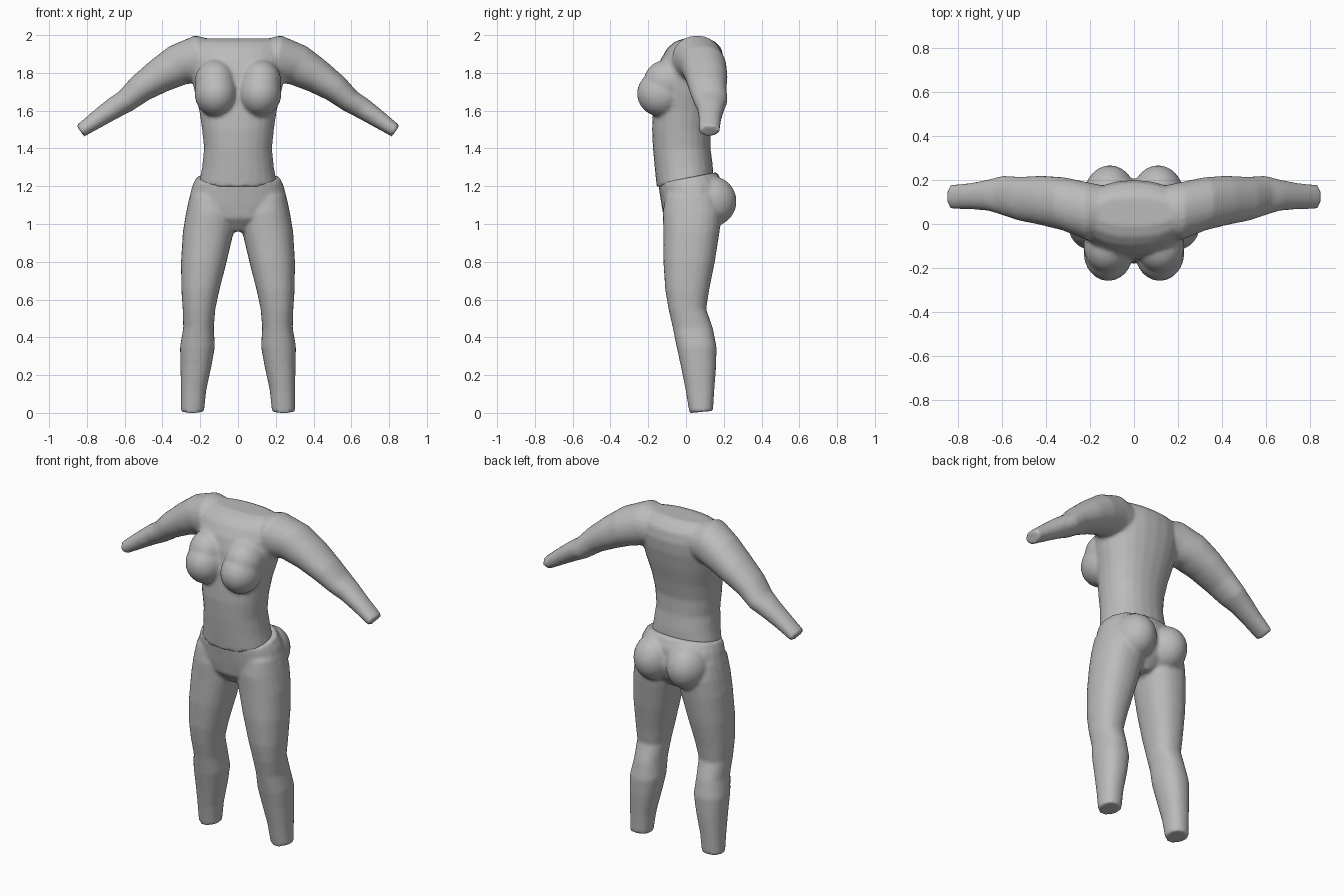
import bpy, bmesh
from math import cos, sin, pi, copysign
from mathutils import Vector, Matrix

if "Cube" in bpy.data.objects:
    bpy.data.objects.remove(bpy.data.objects["Cube"])

grey = bpy.data.materials.new("plain grey")
grey.use_nodes = True
COLOR = (0.5, 0.5, 0.5, 1)
grey.diffuse_color = COLOR
grey.node_tree.nodes["Principled BSDF"].inputs["Base Color"].default_value = COLOR


def spow(v, e):
    return copysign(abs(v) ** e, v)


def loft(bm, rings, n=24):
    """Closed tube through rings, each given as (centre, u axis, v axis, roundness)."""
    loops = []
    for c, u, v, e in rings:
        loops.append([bm.verts.new(c + u * spow(cos(2 * pi * i / n), e)
                                   + v * spow(sin(2 * pi * i / n), e)) for i in range(n)])
    for a, b in zip(loops, loops[1:]):
        for i in range(n):
            j = (i + 1) % n
            bm.faces.new((a[i], a[j], b[j], b[i]))
    bm.faces.new(loops[0][::-1])
    bm.faces.new(loops[-1])


def level(z, x0, x1, front, back, tilt=0.0, e=0.9):
    """Horizontal ring from its extents; tilt raises the back and lowers the front."""
    c = Vector(((x0 + x1) / 2, (front + back) / 2, z))
    return c, Vector(((x1 - x0) / 2, 0, 0)), Vector((0, (back - front) / 2, tilt)), e


def blob(bm, centre, radii):
    m = Matrix.Translation(centre) @ Matrix.Diagonal((*radii, 1))
    bmesh.ops.create_uvsphere(bm, u_segments=24, v_segments=16, radius=1, matrix=m)


def finish(bm, name, smooth):
    """Blend the overlapping volumes into one smooth skin."""
    bmesh.ops.recalc_face_normals(bm, faces=bm.faces)
    mesh = bpy.data.meshes.new(name)
    bm.to_mesh(mesh)
    bm.free()
    mesh.materials.append(grey)
    ob = bpy.data.objects.new(name, mesh)
    bpy.context.collection.objects.link(ob)
    mod = ob.modifiers.new("skin", 'REMESH')
    mod.mode = 'VOXEL'
    mod.voxel_size = 0.011
    mod.use_smooth_shade = True
    mod = ob.modifiers.new("soften", 'SMOOTH')
    mod.factor = 0.5
    mod.iterations = smooth


# Upper body: trunk (height, half width, front, back, tilt)
bm = bmesh.new()
trunk = [(1.22, .205, -.155, .145, .025), (1.30, .19, -.165, .142, .01),
         (1.40, .18, -.175, .13, 0), (1.50, .19, -.18, .13, 0),
         (1.60, .205, -.175, .15, 0), (1.70, .23, -.165, .175, 0),
         (1.80, .25, -.155, .195, 0), (1.87, .25, -.135, .20, 0),
         (1.93, .24, -.10, .188, 0), (1.965, .22, -.06, .155, 0),
         (1.982, .19, -.01, .12, 0)]
loft(bm, [level(z, -w, w, f, b, t) for z, w, f, b, t in trunk])

# Arms: (x, z, half thickness, front, back)
arm = [(.11, 1.87, .10, -.05, .17), (.21, 1.875, .125, -.075, .19),
       (.32, 1.84, .11, -.03, .213), (.42, 1.782, .092, -.005, .22),
       (.52, 1.715, .075, .015, .215), (.595, 1.65, .062, .04, .22),
       (.66, 1.612, .057, .06, .203), (.74, 1.558, .048, .067, .187),
       (.835, 1.492, .036, .068, .178)]
for side in (1, -1):
    rings = []
    for i, (x, z, r, f, b) in enumerate(arm):
        p, q = arm[max(i - 1, 0)], arm[min(i + 1, len(arm) - 1)]
        d = Vector((q[0] - p[0], 0, q[1] - p[1])).normalized()
        rings.append((Vector((side * x, (f + b) / 2, z)),
                      Vector((-side * d.z * r, 0, d.x * r)),
                      Vector((0, (b - f) / 2, 0)), 0.95))
    loft(bm, rings)
    # Chest
    blob(bm, (side * .117, -.13, 1.69), (.113, .13, .122))
    blob(bm, (side * .12, -.10, 1.75), (.11, .125, .12))
finish(bm, "upper_body", 4)

# Trousers: hips
bm = bmesh.new()
hips = [(1.245, .222, -.148, .165, .03), (1.20, .243, -.143, .195, .015),
        (1.10, .268, -.13, .205, 0), (1.03, .20, -.118, .18, 0),
        (.96, .05, -.06, .12, 0)]
loft(bm, [level(z, -w, w, f, b, t) for z, w, f, b, t in hips])

# Legs: (height, inner, outer, front, back)
leg = [(1.15, .03, .255, -.11, .17), (1.06, .012, .275, -.123, .19),
       (.96, .022, .292, -.12, .178), (.80, .06, .302, -.12, .153),
       (.65, .098, .30, -.11, .123), (.55, .12, .293, -.093, .107),
       (.45, .128, .29, -.07, .142), (.35, .122, .307, -.05, .162),
       (.25, .14, .305, -.028, .16), (.12, .168, .302, -.002, .15),
       (.005, .18, .302, .018, .143)]
for side in (1, -1):
    loft(bm, [level(z, side * a, side * b, f, k, .006 if z < .1 else 0, .88)
              for z, a, b, f, k in leg])
    # Seat
    blob(bm, (side * .11, .13, 1.12), (.118, .138, .135))
finish(bm, "trousers", 4)
